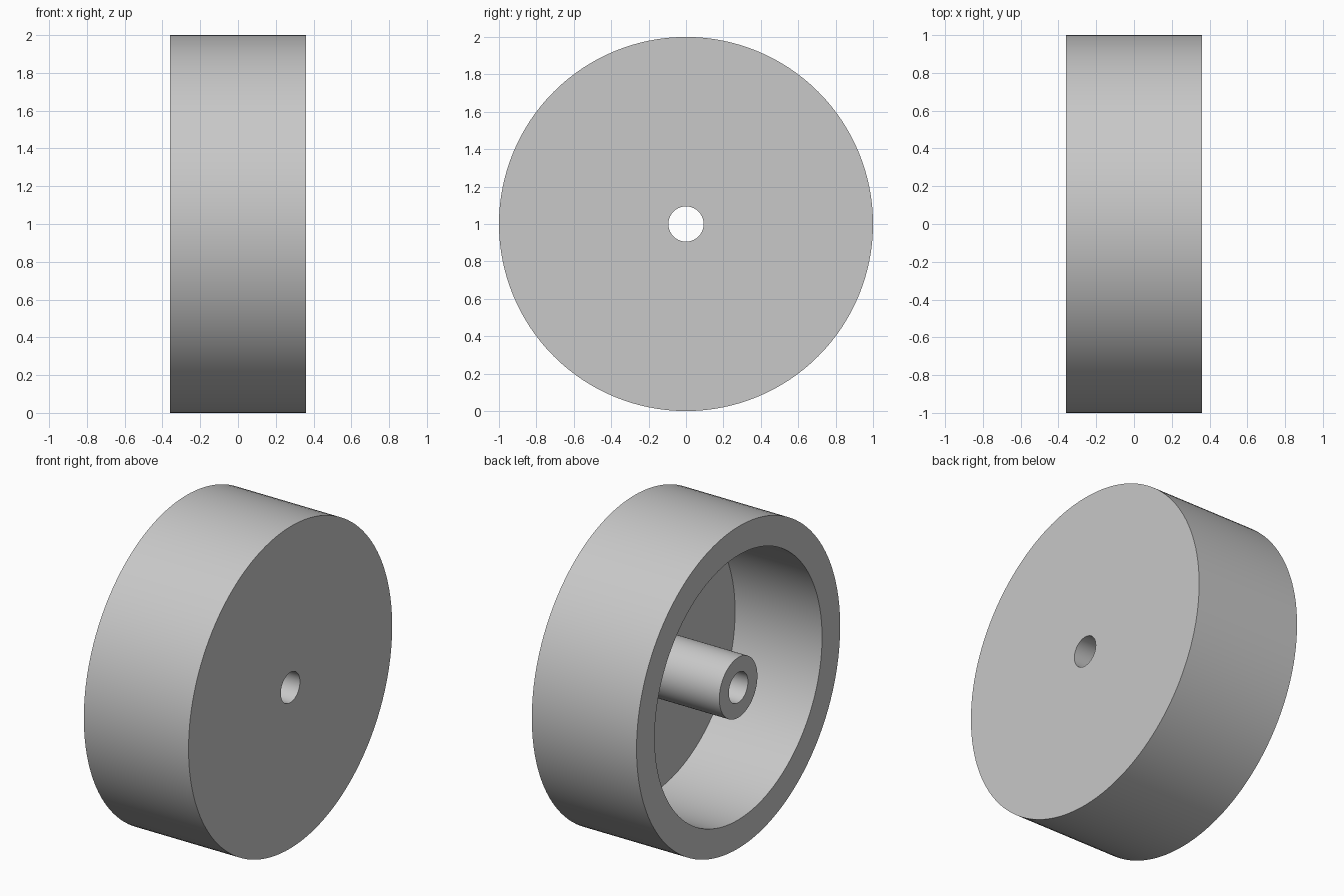
import bpy
import bmesh
import math

default = bpy.data.objects.get("Cube")
if default:
    bpy.data.objects.remove(default, do_unlink=True)

SEGMENTS = 128
HALF_WIDTH = 0.36
OUTER_R, INNER_R = 1.0, 0.822
HUB_R, BORE_R = 0.187, 0.094
FLOOR_X = 0.238

# Plain grey material
grey = bpy.data.materials.new("grey")
grey.use_nodes = True
colour = (0.58, 0.58, 0.58, 1.0)
grey.diffuse_color = colour
grey.node_tree.nodes["Principled BSDF"].inputs["Base Color"].default_value = colour


def lathe(name, profile, centre, material):
    """Spin a closed (x, radius) profile about the x axis."""
    bm = bmesh.new()
    verts = [bm.verts.new((x, 0, r)) for x, r in profile]
    edges = [bm.edges.new((v, verts[(i + 1) % len(verts)]))
             for i, v in enumerate(verts)]
    bmesh.ops.spin(bm, geom=verts + edges, cent=(0, 0, 0), axis=(1, 0, 0),
                   angle=math.tau, steps=SEGMENTS)
    bmesh.ops.remove_doubles(bm, verts=bm.verts[:], dist=0.0001)
    bmesh.ops.recalc_face_normals(bm, faces=bm.faces[:])
    mesh = bpy.data.meshes.new(name)
    bm.to_mesh(mesh)
    bm.free()
    mesh.materials.append(material)
    obj = bpy.data.objects.new(name, mesh)
    obj.location = centre
    bpy.context.collection.objects.link(obj)
    bpy.ops.object.select_all(action="DESELECT")
    obj.select_set(True)
    bpy.context.view_layer.objects.active = obj
    bpy.ops.object.shade_smooth_by_angle(angle=math.radians(30))
    return obj


# Wheel: closed face on +x, hollow on -x, with a bored hub flush with the rim
lathe("wheel", [
    (HALF_WIDTH, BORE_R),
    (HALF_WIDTH, OUTER_R),
    (-HALF_WIDTH, OUTER_R),
    (-HALF_WIDTH, INNER_R),
    (FLOOR_X, INNER_R),
    (FLOOR_X, HUB_R),
    (-HALF_WIDTH, HUB_R),
    (-HALF_WIDTH, BORE_R),
], (0, 0, OUTER_R), grey)
